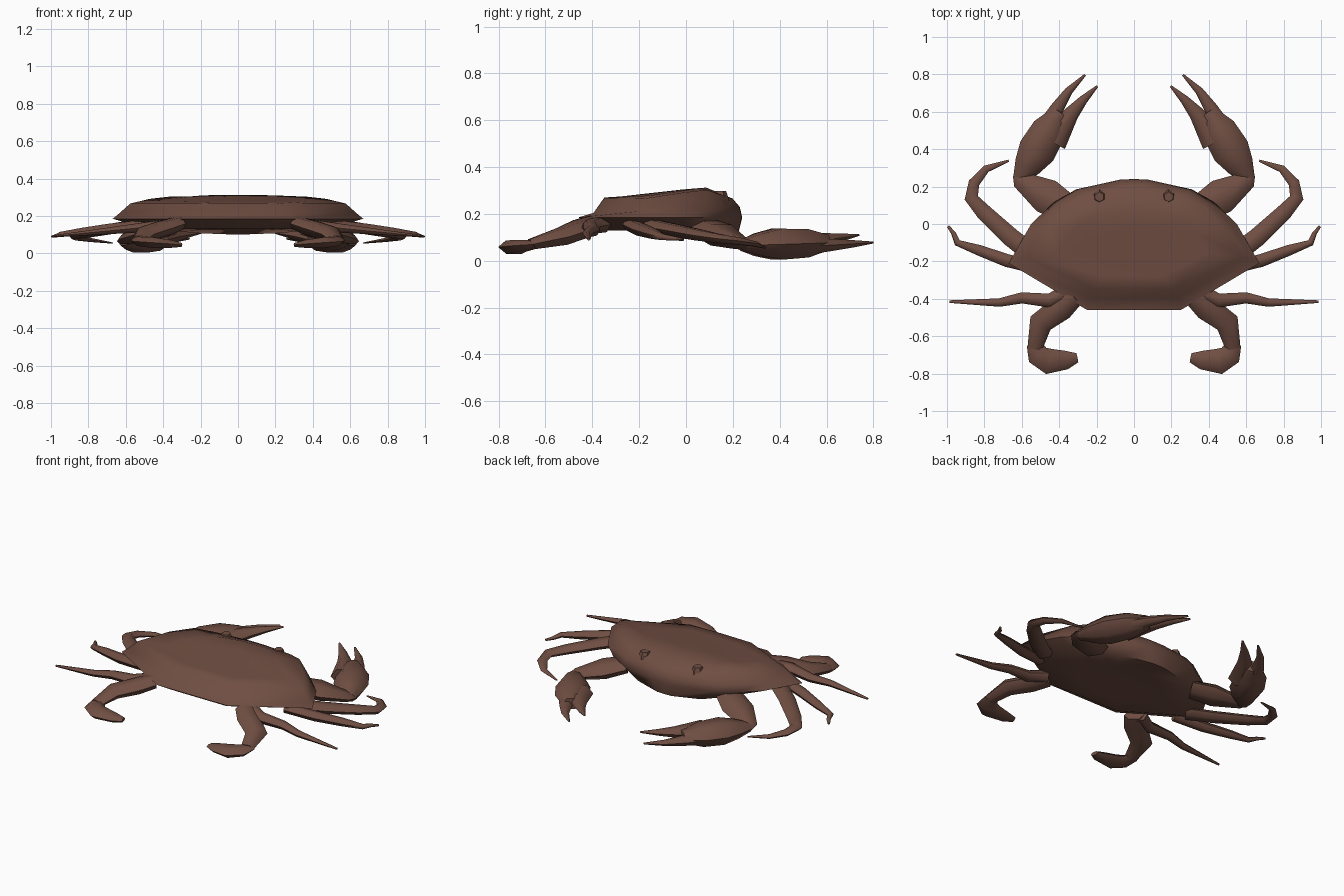
import bpy, bmesh, math
from mathutils import Vector

if "Cube" in bpy.data.objects:
    bpy.data.objects.remove(bpy.data.objects["Cube"])

shell_brown = bpy.data.materials.new("shell_brown")
shell_brown.diffuse_color = (0.16, 0.076, 0.055, 1)
shell_brown.use_nodes = True
shell_brown.node_tree.nodes["Principled BSDF"].inputs["Base Color"].default_value = shell_brown.diffuse_color


def finish(bm, name, angle):
    bmesh.ops.recalc_face_normals(bm, faces=bm.faces)
    me = bpy.data.meshes.new(name)
    bm.to_mesh(me)
    bm.free()
    me.materials.append(shell_brown)
    ob = bpy.data.objects.new(name, me)
    bpy.context.collection.objects.link(ob)
    bpy.ops.object.select_all(action='DESELECT')
    ob.select_set(True)
    bpy.context.view_layer.objects.active = ob
    bpy.ops.object.shade_smooth_by_angle(angle=math.radians(angle))


def bridge(bm, a, b):
    n = len(a)
    for i in range(n):
        bm.faces.new((a[i], a[(i + 1) % n], b[(i + 1) % n], b[i]))


def mix(a, b, t):
    return a + (b - a) * t


def limb(name, path, width, z, flat, bulge=0.0, sides=6):
    """Mirrored pair of flattened tubes: width and height taper along the path, swollen midway."""
    steps = [0] + [math.dist(a, b) for a, b in zip(path, path[1:])]
    ts = [sum(steps[:i + 1]) / sum(steps) for i in range(len(path))]
    pts = [Vector((x, y, mix(*z, t))) for (x, y), t in zip(path, ts)]
    for mirror, label in ((1, "right"), (-1, "left")):
        bm = bmesh.new()
        prev = None
        for i, (p, t) in enumerate(zip(pts, ts)):
            d = Vector()
            if i > 0:
                d += (p - pts[i - 1]).normalized()
            if i < len(pts) - 1:
                d += (pts[i + 1] - p).normalized()
            across = Vector((d.y, -d.x, 0)).normalized()
            up = across.cross(d.normalized())
            r = mix(*width, t) + bulge * math.sin(math.pi * t)
            ring = []
            for k in range(sides):
                a = 2 * math.pi * k / sides
                v = p + across * r * math.cos(a) + up * r * flat * math.sin(a)
                ring.append(bm.verts.new((v.x * mirror, v.y, v.z)))
            if prev:
                bridge(bm, prev, ring)
            else:
                bm.faces.new(ring)
            prev = ring
        bm.faces.new(prev)
        finish(bm, name + "_" + label, 65)


# Carapace: one outline repeated as shrinking rings above and below the rim
CY = -.1
half = [(0, -.46), (.25, -.46), (.67, -.21), (.55, 0), (.43, .115), (.31, .185), (.07, .238), (0, .24)]
outline = half + [(-x, y) for x, y in reversed(half[1:-1])]


def dome(x, y):
    # Highest just behind the brow, falling gently to the back and sides
    top = mix(.315, .27, min(1, (.08 - y) / .4)) if y < .08 else mix(.315, .265, (y - .08) / .12)
    return top - .06 * x * x


def body_ring(bm, sx, back, front, height):
    ring = []
    for x, y in outline:
        py = CY + (y - CY) * (back if y < CY else front)
        ring.append(bm.verts.new((x * sx, py, height(x * sx, py))))
    return ring


bm = bmesh.new()
rings = [
    body_ring(bm, .4, .5, .5, lambda x, y: .13),
    body_ring(bm, .72, .75, .94, lambda x, y: .13 - .13 * max(0, y)),
    body_ring(bm, 1, 1, 1, lambda x, y: .185),
    body_ring(bm, .95, .82, .97, lambda x, y: .22 + .04 * y),
    body_ring(bm, .86, .69, .88, dome),
    body_ring(bm, .6, .5, .55, dome),
    body_ring(bm, .3, .25, .25, dome),
]
for a, b in zip(rings, rings[1:]):
    bridge(bm, a, b)
for ring, z in ((rings[0], .135), (rings[-1], dome(0, CY))):
    centre = bm.verts.new((0, CY, z))
    for i in range(len(ring)):
        bm.faces.new((ring[i], ring[(i + 1) % len(ring)], centre))
finish(bm, "carapace", 70)

# Claws: arm, palm and two tapering fingers
limb("claw_arm", [(.36, .08), (.47, .15), (.6, .235), (.615, .27)],
     (.08, .035), (.14, .065), .55, .035)
limb("claw_palm", [(.615, .24), (.57, .31), (.52, .39), (.455, .5), (.39, .595)],
     (.035, .05), (.066, .078), .75, .062)
limb("claw_outer_finger", [(.5, .46), (.41, .62), (.35, .71), (.262, .797)], (.06, .006), (.06, .078), .8)
limb("claw_inner_finger", [(.43, .44), (.335, .59), (.27, .665), (.196, .737)], (.072, .006), (.075, .11), .75)

# Three pairs of slim walking legs
limb("front_walking_leg", [(.53, -.17), (.66, -.07), (.8, .06), (.87, .14), (.855, .22), (.79, .295), (.67, .338)],
     (.052, .006), (.155, .055), .6, .013)
limb("middle_walking_leg", [(.5, -.24), (.68, -.195), (.83, -.14), (.945, -.1), (.965, -.05), (.994, -.012)],
     (.033, .007), (.155, .09), .85, .012)
limb("rear_walking_leg", [(.35, -.36), (.45, -.41), (.6, -.395), (.72, -.42), (.985, -.415)],
     (.045, .007), (.155, .092), .85)

# Back swimming legs ending in paddles
limb("swimming_leg", [(.32, -.38), (.39, -.45), (.5, -.53), (.53, -.665)],
     (.06, .04), (.16, .07), .65, .018)
limb("swimming_paddle", [(.535, -.64), (.515, -.7), (.455, -.735), (.36, -.727), (.303, -.715)],
     (.04, .025), (.07, .045), .48, .036)

# Eyes: small six-sided bumps
for mirror, label in ((1, "right"), (-1, "left")):
    bm = bmesh.new()
    bmesh.ops.create_cone(bm, cap_ends=True, segments=6, radius1=.04, radius2=.026, depth=.04)
    bmesh.ops.translate(bm, verts=bm.verts, vec=(.185 * mirror, .145, .278))
    finish(bm, "eye_" + label, 30)
